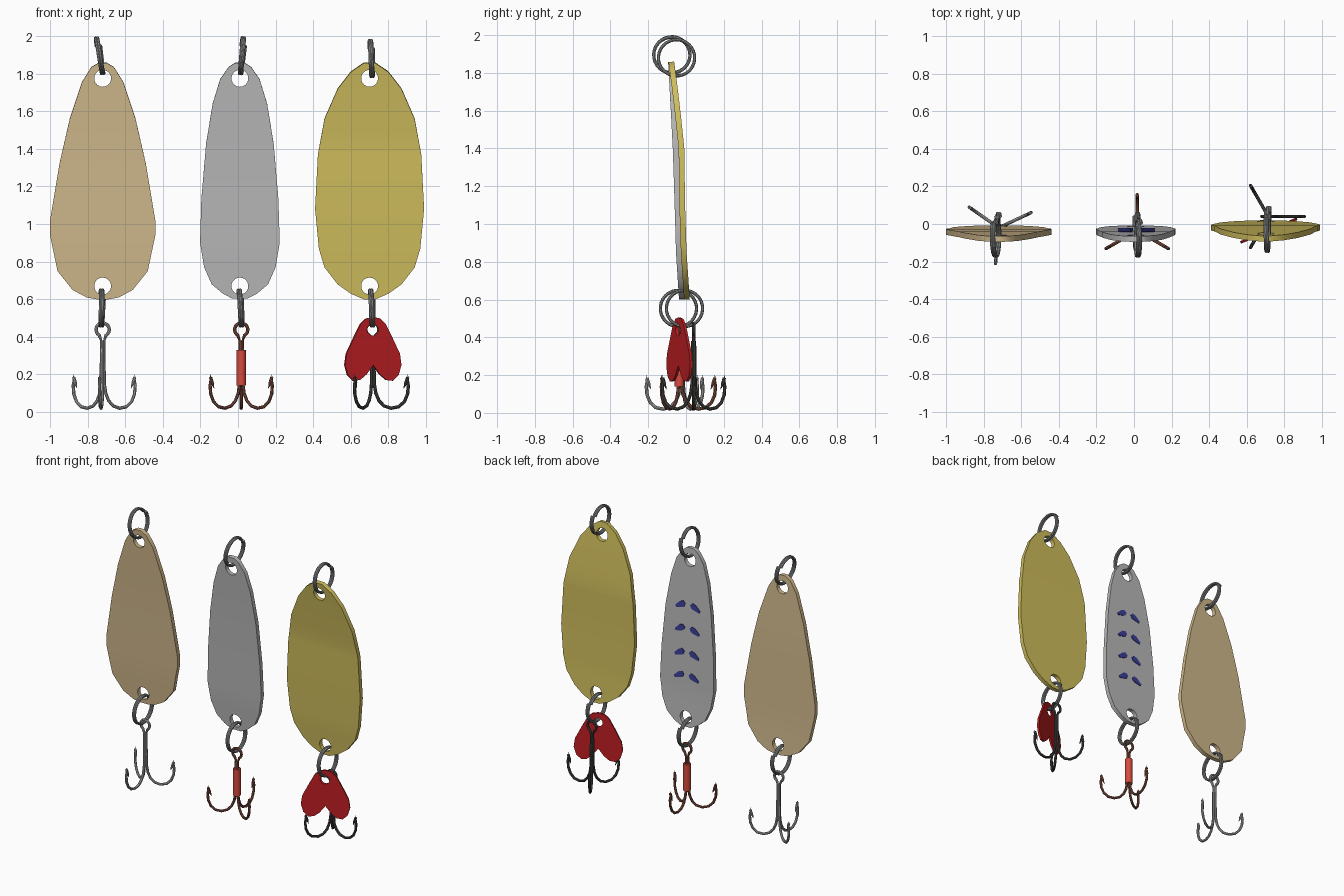
import bpy, bmesh
from math import sin, cos, pi, radians
from mathutils import Vector, Matrix

cube = bpy.data.objects.get("Cube")
if cube:
    bpy.data.objects.remove(cube, do_unlink=True)


def material(name, r, g, b):
    def lin(c):
        c /= 255
        return c / 12.92 if c < 0.04 else ((c + 0.055) / 1.055) ** 2.4
    m = bpy.data.materials.new(name)
    col = (lin(r), lin(g), lin(b), 1)
    m.use_nodes = True
    m.diffuse_color = col
    m.node_tree.nodes["Principled BSDF"].inputs["Base Color"].default_value = col
    return m


BRONZE = material("pale bronze", 208, 184, 140)
SILVER = material("silver", 184, 184, 184)
GOLD = material("gold", 206, 188, 92)
STEEL = material("ring steel", 150, 152, 153)
BRIGHT = material("bright hook wire", 172, 172, 172)
COPPER = material("copper hook wire", 138, 84, 68)
DARK = material("dark hook wire", 74, 73, 70)
RED = material("red flipper", 190, 30, 34)
CORAL = material("coral sleeve", 215, 74, 62)
BLUE = material("blue paint", 58, 62, 150)


def finish(ob):
    bpy.ops.object.select_all(action='DESELECT')
    ob.select_set(True)
    bpy.context.view_layer.objects.active = ob
    bpy.ops.object.convert(target='MESH')
    bpy.ops.object.shade_smooth_by_angle(angle=radians(35))


def add_mesh(name, bm, mat):
    me = bpy.data.meshes.new(name)
    bm.to_mesh(me)
    bm.free()
    me.materials.append(mat)
    ob = bpy.data.objects.new(name, me)
    bpy.context.collection.objects.link(ob)
    return ob


def cylinder(name, radius, length, matrix, mat, sides=18):
    bm = bmesh.new()
    bmesh.ops.create_cone(bm, cap_ends=True, segments=sides, radius1=radius,
                          radius2=radius, depth=length, matrix=matrix)
    return add_mesh(name, bm, mat)


def plate(name, polygons, depth, thickness, mat, holes=()):
    """Sheet of (x, z) polygons placed at y = depth(x, z), with round holes."""
    bm = bmesh.new()
    for poly in polygons:
        bm.faces.new([bm.verts.new((x, depth(x, z), z)) for x, z in poly])
    bmesh.ops.remove_doubles(bm, verts=bm.verts, dist=0.0005)
    bmesh.ops.recalc_face_normals(bm, faces=bm.faces)
    ob = add_mesh(name, bm, mat)
    solid = ob.modifiers.new("thickness", 'SOLIDIFY')
    solid.thickness, solid.offset = thickness, 0
    cutters = []
    for x, z, r in holes:
        mtx = Matrix.Translation((x, 0, z)) @ Matrix.Rotation(pi / 2, 4, 'X')
        cut = cylinder(name + "_cutter", r, 1, mtx, mat)
        cut.hide_render = True
        mod = ob.modifiers.new("hole", 'BOOLEAN')
        mod.operation, mod.solver, mod.object = 'DIFFERENCE', 'EXACT', cut
        cutters.append(cut)
    finish(ob)
    for cut in cutters:
        bpy.data.objects.remove(cut, do_unlink=True)
    return ob


def wire(name, paths, radius, mat):
    """Round wire through each path; a path is (points, closed, tapered)."""
    cu = bpy.data.curves.new(name, 'CURVE')
    cu.dimensions = '3D'
    cu.bevel_depth, cu.bevel_resolution, cu.use_fill_caps = radius, 2, True
    for pts, closed, tapered in paths:
        sp = cu.splines.new('POLY')
        sp.points.add(len(pts) - 1)
        for p, co in zip(sp.points, pts):
            p.co = (*co, 1)
        sp.use_cyclic_u = closed
        if tapered:
            sp.points[-1].radius = 0.1
    cu.materials.append(mat)
    ob = bpy.data.objects.new(name, cu)
    bpy.context.collection.objects.link(ob)
    finish(ob)


def interpolate(table, z):
    for (z0, a), (z1, b) in zip(table, table[1:]):
        if z <= z1:
            return a + (b - a) * (z - z0) / (z1 - z0)
    return table[-1][1]


def spoon(name, cx, profile, bend, mat):
    # rows of the outline, with extra rows so that the bend stays smooth
    zs = sorted({z for z, w in profile} | {0.85, 1.0, 1.2, 1.4, 1.5})
    rows = [(z, interpolate(profile, z)) for z in zs]
    quads = [[(cx - a, z0), (cx + a, z0), (cx + b, z1), (cx - b, z1)]
             for (z0, a), (z1, b) in zip(rows, rows[1:])]
    plate(name, quads, lambda x, z: interpolate(bend, z), 0.03, mat,
          [(cx, 1.775, 0.045), (cx, 0.67, 0.045)])


def split_ring(name, centre, tilt):
    # two turns of wire side by side
    n, pts = 28, []
    spin = Matrix.Rotation(radians(tilt), 3, 'Y')
    for i in range(2 * n + 1):
        a = 2 * pi * i / n + 0.6
        p = Vector((0.024 * (i / (2 * n) - 0.5), 0.096 * cos(a), 0.096 * sin(a)))
        pts.append(spin @ p + Vector(centre))
    wire(name, [(pts, False, False)], 0.0085, STEEL)


ARM = [(0.006, 0.38), (0.01, 0.15), (0.018, 0.1), (0.035, 0.06), (0.062, 0.032),
       (0.1, 0.02), (0.14, 0.028), (0.17, 0.055), (0.187, 0.095), (0.191, 0.14),
       (0.188, 0.2)]
BARB = [(0.188, 0.185), (0.178, 0.155), (0.166, 0.125)]


def treble_hook(name, x, y, angles, mat):
    paths = []
    for deg in angles:
        c, s = cos(radians(deg)), sin(radians(deg))
        for prof in (ARM, BARB):
            paths.append(([(x + r * c, y + r * s, z) for r, z in prof], False, True))
    # teardrop eye at the top of the shank
    eye = [(x, y, 0.36)]
    for i in range(17):
        a = radians(-60 + 300 * i / 16)
        eye.append((x + 0.035 * cos(a), y, 0.438 + 0.035 * sin(a)))
    paths.append((eye, True, False))
    wire(name, paths, 0.009, mat)


# spoon bodies: (height, half width) outlines and (height, depth) bends
bronze_shape = [(0.6, 0.03), (0.61, 0.085), (0.65, 0.16), (0.75, 0.24), (0.94, 0.28),
                (1.02, 0.28), (1.32, 0.23), (1.56, 0.175), (1.755, 0.11),
                (1.835, 0.06), (1.858, 0.02)]
silver_shape = [(0.604, 0.04), (0.63, 0.09), (0.68, 0.15), (0.77, 0.19), (0.9, 0.212),
                (1.13, 0.205), (1.425, 0.18), (1.64, 0.145), (1.77, 0.105),
                (1.835, 0.06), (1.858, 0.025)]
gold_shape = [(0.6, 0.03), (0.63, 0.1), (0.68, 0.17), (0.77, 0.24), (0.87, 0.27),
              (1.08, 0.29), (1.37, 0.275), (1.56, 0.24), (1.72, 0.17),
              (1.81, 0.1), (1.858, 0.03)]
shallow = [(0.6, -0.022), (0.85, -0.038), (1.1, -0.045), (1.4, -0.055),
           (1.65, -0.068), (1.86, -0.08)]
deep = [(0.6, 0.005), (0.85, -0.012), (1.1, -0.02), (1.4, -0.024),
        (1.65, -0.05), (1.86, -0.078)]
spoon("bronze_spoon", -0.72, bronze_shape, shallow, BRONZE)
spoon("silver_spoon", 0.01, silver_shape, shallow, SILVER)
spoon("gold_spoon", 0.7, gold_shape, deep, GOLD)

# split rings above and below each spoon
for label, x, y, z, tilt in (("bronze", -0.735, -0.075, 1.895, -8),
                             ("silver", 0.022, -0.075, 1.895, 6),
                             ("gold", 0.71, -0.05, 1.88, -1)):
    split_ring(label + "_top_ring", (x, y, z), tilt)
for label, x, y, tilt in (("bronze", -0.725, -0.04, 2), ("silver", 0.014, -0.04, -2),
                          ("gold", 0.712, -0.008, -1)):
    split_ring(label + "_bottom_ring", (x, y, 0.553), tilt)

# treble hooks
treble_hook("bright_hook", -0.72, -0.02, (145, 25, 265), BRIGHT)
treble_hook("copper_hook", 0.017, -0.035, (90, 210, 330), COPPER)
treble_hook("dark_hook", 0.715, 0.04, (0, 120, 240), DARK)

# sleeve on the copper hook shank
finish(cylinder("hook_sleeve", 0.025, 0.19,
                Matrix.Translation((0.017, -0.035, 0.235)), CORAL))

# heart-shaped flipper, mirrored about its middle and turned a little
half = [(0, 0.505), (0.035, 0.498), (0.065, 0.47), (0.1, 0.4), (0.142, 0.31),
        (0.15, 0.25), (0.135, 0.195), (0.105, 0.166), (0.07, 0.17),
        (0.035, 0.2), (0, 0.25)]
outline = half + [(-x, z) for x, z in half[-2:0:-1]]
plate("heart_flipper", [[(0.717 + x, z) for x, z in outline]],
      lambda x, z: -0.035 + 0.42 * (x - 0.717), 0.014, RED, [(0.717, 0.437, 0.03)])

# painted pairs of marks on the back of the silver spoon
mark = [(0.018, 0.012), (0.035, 0.03), (0.062, 0.022), (0.098, -0.012),
        (0.09, -0.026), (0.055, -0.018), (0.03, -0.01)]
marks = [[(0.014 + side * x, level + z) for x, z in mark]
         for level in (1.45, 1.285, 1.115, 0.955) for side in (-1, 1)]
plate("back_marks", marks, lambda x, z: interpolate(shallow, z) + 0.016, 0.006, BLUE)
